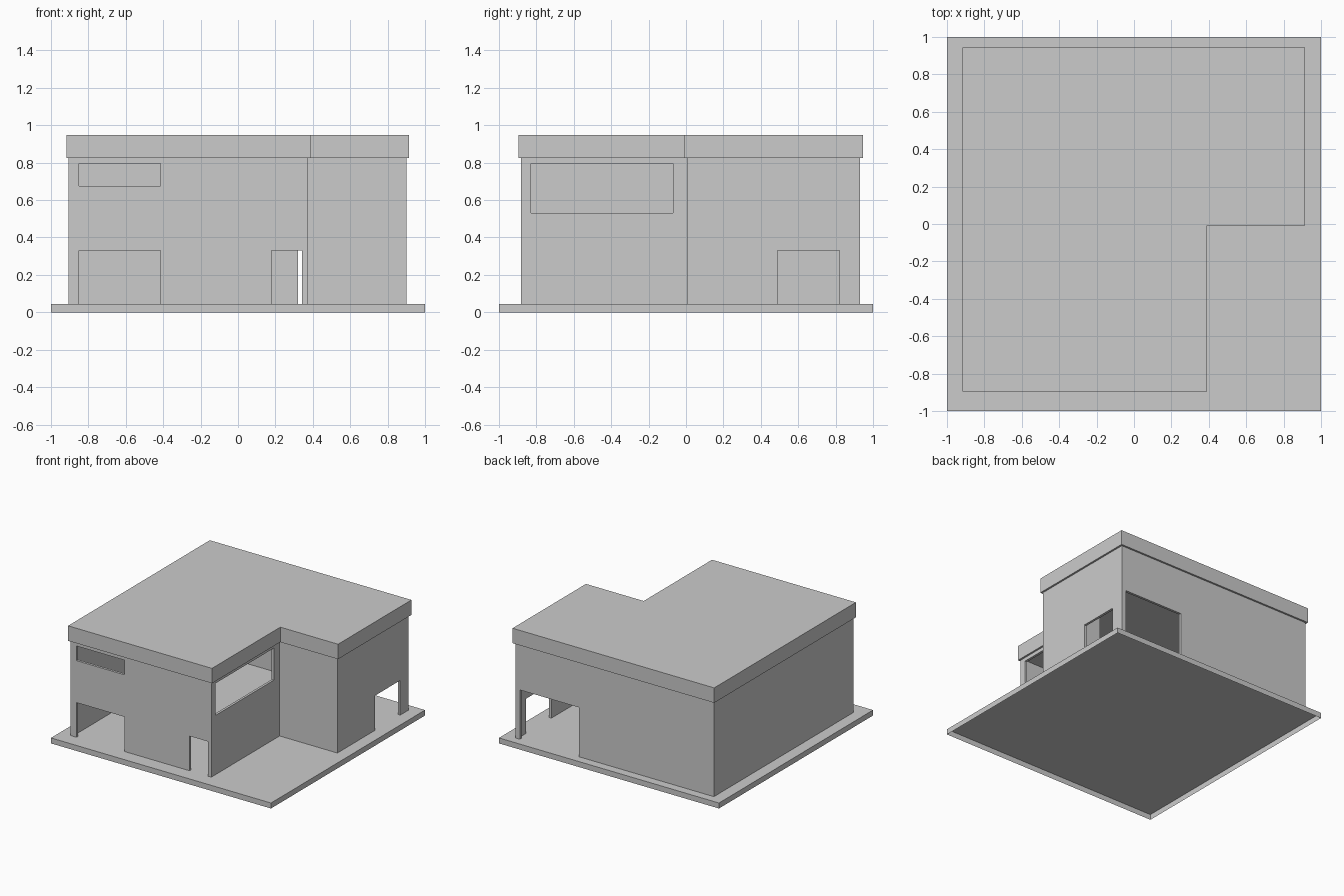
import bpy, bmesh

if "Cube" in bpy.data.objects:
    bpy.data.objects.remove(bpy.data.objects["Cube"])

FLOOR, EAVE, TOP = 0.045, 0.825, 0.948
T = 0.02  # wall thickness


def make_object(name, bm):
    bmesh.ops.remove_doubles(bm, verts=bm.verts, dist=1e-5)
    bmesh.ops.recalc_face_normals(bm, faces=bm.faces)
    mesh = bpy.data.meshes.new(name)
    bm.to_mesh(mesh)
    bm.free()
    ob = bpy.data.objects.new(name, mesh)
    bpy.context.collection.objects.link(ob)
    return ob


def l_shape(x0, x1, y0, y1, nx, ny):
    # L outline with the front right corner cut away
    return [(x0, y0), (nx, y0), (nx, ny), (x1, ny), (x1, y1), (x0, y1)]


def prism(name, outline, z0, z1):
    bm = bmesh.new()
    face = bm.faces.new([bm.verts.new((x, y, z0)) for x, y in outline])
    ext = bmesh.ops.extrude_face_region(bm, geom=[face], use_keep_orig=True)
    for v in ext["geom"]:
        if isinstance(v, bmesh.types.BMVert):
            v.co.z = z1
    return make_object(name, bm)


def ring(name, outer, inner, z0, z1):
    bm = bmesh.new()
    loops = [[bm.verts.new((x, y, z)) for x, y in pts]
             for pts, z in ((outer, z0), (outer, z1), (inner, z1), (inner, z0))]
    n = len(outer)
    for k in range(4):
        a, b = loops[k], loops[(k + 1) % 4]
        for i in range(n):
            j = (i + 1) % n
            bm.faces.new((a[i], a[j], b[j], b[i]))
    return make_object(name, bm)


def rect(x0, x1, y0, y1):
    return [(x0, y0), (x1, y0), (x1, y1), (x0, y1)]


# Ground slab: a shallow tray, open underneath
bm = bmesh.new()
low = [bm.verts.new((x, y, 0)) for x, y in rect(-1, 1, -1, 1)]
high = [bm.verts.new((x, y, FLOOR)) for x, y in rect(-1, 1, -1, 1)]
bm.faces.new(high)
for i in range(4):
    j = (i + 1) % 4
    bm.faces.new((low[i], low[j], high[j], high[i]))
make_object("ground_slab", bm)

# Hollow L-shaped walls
walls = ring("walls",
             l_shape(-0.905, 0.90, -0.882, 0.93, 0.375, 0.005),
             l_shape(-0.905 + T, 0.90 - T, -0.882 + T, 0.93 - T, 0.375 - T, 0.005 + T),
             FLOOR, EAVE)

# Openings: x0, x1, y0, y1, z0, z1
openings = [
    (-0.85, -0.415, -0.95, -0.80, 0, 0.33),        # front garage opening
    (-0.85, -0.415, -0.95, -0.80, 0.675, 0.795),   # front high window
    (0.178, 0.343, -0.95, -0.80, 0, 0.33),         # front door
    (0.32, 0.45, -0.83, -0.07, 0.532, 0.795),      # notch window
    (0.82, 0.98, 0.49, 0.82, 0, 0.33),             # right opening
    (0.32, 0.86, 0.85, 1.0, 0, 0.45),              # back opening
]
# the notch window cutter must stay clear of the rest of the house
bpy.context.view_layer.objects.active = walls
for x0, x1, y0, y1, z0, z1 in openings:
    cutter = prism("cutter", rect(x0, x1, y0, y1), z0, z1)
    cutter.hide_render = True
    mod = walls.modifiers.new("opening", 'BOOLEAN')
    mod.operation = 'DIFFERENCE'
    mod.solver = 'EXACT'
    mod.object = cutter
    bpy.ops.object.modifier_apply(modifier=mod.name)
    bpy.data.objects.remove(cutter, do_unlink=True)

# Flat roof with a slight overhang
prism("roof", l_shape(-0.918, 0.915, -0.895, 0.945, 0.39, -0.008), EAVE, TOP)
